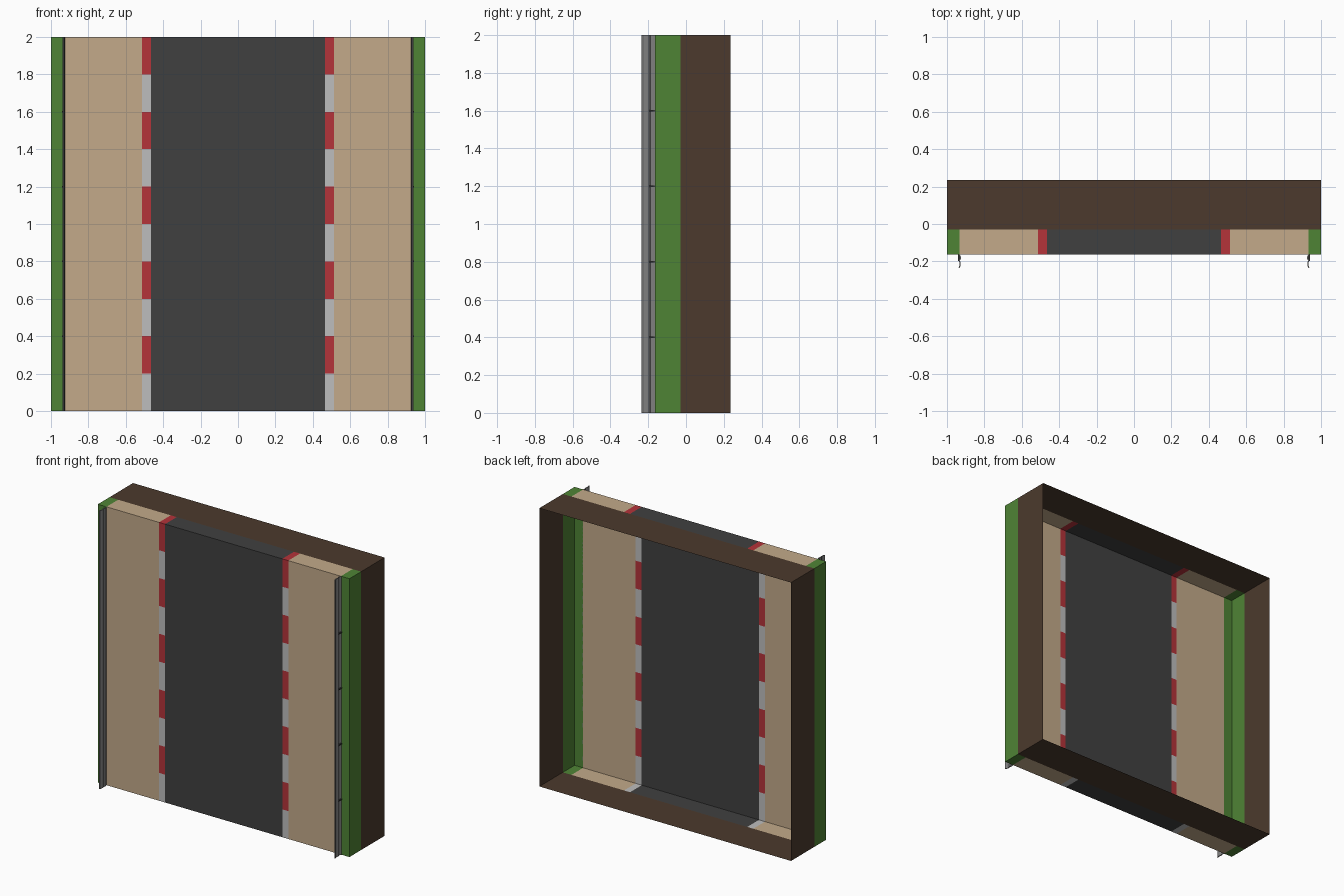
import bpy, bmesh

if "Cube" in bpy.data.objects:
    bpy.data.objects.remove(bpy.data.objects["Cube"])


def mat(name, hexcol):
    # sRGB hex to linear flat colour
    ch = [int(hexcol[i:i + 2], 16) / 255 for i in (0, 2, 4)]
    lin = [c / 12.92 if c <= 0.04045 else ((c + 0.055) / 1.055) ** 2.4 for c in ch]
    m = bpy.data.materials.new(name)
    m.diffuse_color = (*lin, 1)
    m.use_nodes = True
    m.node_tree.nodes["Principled BSDF"].inputs["Base Color"].default_value = m.diffuse_color
    return m


EARTH = mat("earth brown", "4C3A2D")
GRASS = mat("grass green", "4F8435")
SAND = mat("gravel sand", "C3AA8A")
ROAD = mat("asphalt grey", "404040")
RED = mat("kerb red", "B5333A")
WHITE = mat("kerb white", "BEBEBE")
STEEL = mat("rail steel", "808080")
DARK = mat("post grey", "3A3A3A")

FRONT, STEP, BACK, H = -0.163, -0.03, 0.236, 2.0


def finish(name, bm, mats):
    me = bpy.data.meshes.new(name)
    bm.to_mesh(me)
    bm.free()
    for m in mats:
        me.materials.append(m)
    ob = bpy.data.objects.new(name, me)
    bpy.context.collection.objects.link(ob)
    return ob


def sheet(bm, path_a, path_b):
    # quads between two matching point rows
    a = [bm.verts.new(p) for p in path_a]
    b = [bm.verts.new(p) for p in path_b]
    return [bm.faces.new((a[i], b[i], b[i + 1], a[i + 1])) for i in range(len(a) - 1)]


def strip(name, x0, x1, mats, n=1):
    # surface band that folds over the bottom and top edges, open at the back
    prof = [(STEP, 0)] + [(FRONT, H * i / n) for i in range(n + 1)] + [(STEP, H)]
    bm = bmesh.new()
    x0, x1 = sorted((x0, x1))
    faces = sheet(bm, [(x0, y, z) for y, z in prof], [(x1, y, z) for y, z in prof])
    if len(mats) > 1:
        for f in faces:
            z = min(max(f.calc_center_median().z, 0.01), H - 0.01)
            f.material_index = int(z / (H / n)) % 2
    return finish(name, bm, mats)


def box(bm, x0, x1, y0, y1, z0, z1):
    for v in bmesh.ops.create_cube(bm, size=1)["verts"]:
        v.co = ((x0 + x1) / 2 + v.co.x * (x1 - x0),
                (y0 + y1) / 2 + v.co.y * (y1 - y0),
                (z0 + z1) / 2 + v.co.z * (z1 - z0))


# earth frame: four thin walls, open front and back
bm = bmesh.new()
ring = [(-1, 0), (-1, H), (1, H), (1, 0), (-1, 0)]
sheet(bm, [(x, STEP, z) for x, z in ring], [(x, BACK, z) for x, z in ring])
bmesh.ops.remove_doubles(bm, verts=bm.verts, dist=1e-5)
finish("earth_frame", bm, [EARTH])

# road surface
strip("asphalt", -0.466, 0.466, [ROAD])

for side, s in (("left", -1), ("right", 1)):
    strip(side + "_kerb", s * 0.466, s * 0.514, [WHITE, RED], 10)
    strip(side + "_gravel", s * 0.514, s * 0.932, [SAND])
    strip(side + "_verge", s * 0.932, s * 1.0, [GRASS])

    # grass side wall
    bm = bmesh.new()
    rows = [[(s, y, z) for y in (FRONT, STEP)] for z in (0, H)]
    sheet(bm, *(rows if s < 0 else rows[::-1]))
    bmesh.ops.recalc_face_normals(bm, faces=bm.faces)
    for f in bm.faces:
        if f.normal.x * s < 0:
            f.normal_flip()
    finish(side + "_verge_wall", bm, [GRASS])

    # guard rail: folded beam profile run along the height
    prof = [(0.932, FRONT), (0.926, -0.175), (0.926, -0.188), (0.932, -0.196),
            (0.927, -0.204), (0.927, -0.222), (0.933, -0.236)]
    prof += [(x + 0.006, y) for x, y in reversed(prof)]
    bm = bmesh.new()
    low = bm.faces.new([bm.verts.new((s * x, y, 0)) for x, y in prof])
    ext = bmesh.ops.extrude_face_region(bm, geom=[low], use_keep_orig=True)
    for v in ext["geom"]:
        if isinstance(v, bmesh.types.BMVert):
            v.co.z = H
    bmesh.ops.recalc_face_normals(bm, faces=bm.faces)
    finish(side + "_guard_rail", bm, [STEEL])

    # small rail posts
    bm = bmesh.new()
    for i in range(1, 5):
        x0, x1 = sorted((s * 0.934, s * 0.942))
        box(bm, x0, x1, -0.198, FRONT, i * 0.4 - 0.004, i * 0.4 + 0.004)
    finish(side + "_rail_posts", bm, [DARK])
